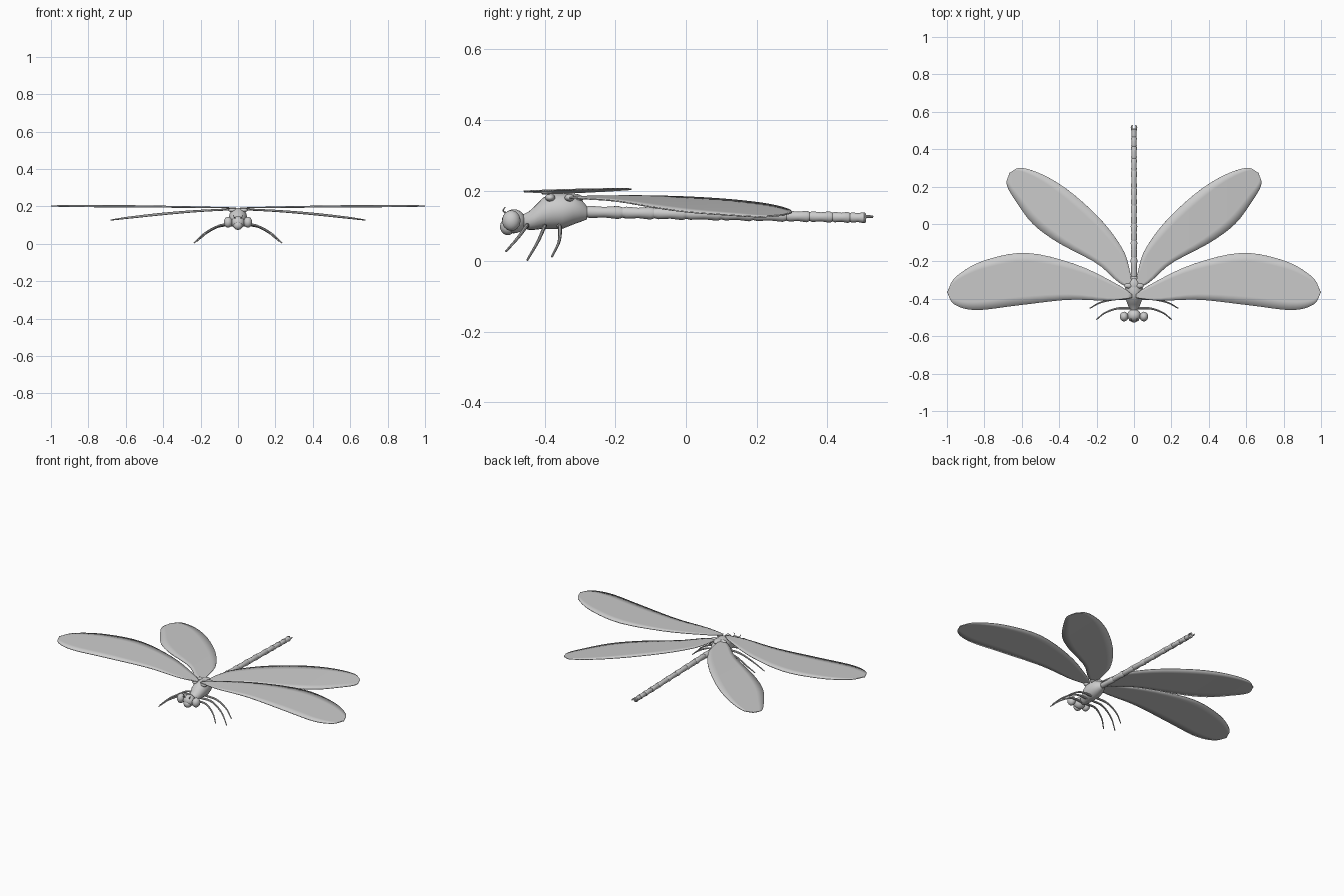
import bpy, bmesh, math
from mathutils import Vector

cube = bpy.data.objects.get("Cube")
if cube:
    bpy.data.objects.remove(cube, do_unlink=True)

grey = bpy.data.materials.new("plain grey")
grey.use_nodes = True
colour = (0.6, 0.6, 0.6, 1)
grey.diffuse_color = colour
grey.node_tree.nodes["Principled BSDF"].inputs["Base Color"].default_value = colour


def add_mesh(name, bm, angle=40):
    bmesh.ops.recalc_face_normals(bm, faces=bm.faces)
    mesh = bpy.data.meshes.new(name)
    bm.to_mesh(mesh)
    bm.free()
    mesh.materials.append(grey)
    obj = bpy.data.objects.new(name, mesh)
    bpy.context.collection.objects.link(obj)
    bpy.ops.object.select_all(action="DESELECT")
    obj.select_set(True)
    bpy.context.view_layer.objects.active = obj
    bpy.ops.object.shade_smooth_by_angle(angle=math.radians(angle))
    return obj


def spline(points, t):
    """Catmull-Rom point at t in 0..1."""
    p = [Vector(q) for q in points]
    p = [2 * p[0] - p[1]] + p + [2 * p[-1] - p[-2]]
    s = t * (len(points) - 1)
    i = min(int(s), len(points) - 2)
    u = s - i
    a, b, c, d = p[i:i + 4]
    return 0.5 * (2 * b + (c - a) * u + (2 * a - 5 * b + 4 * c - d) * u * u
                  + (3 * b - a - 3 * c + d) * u ** 3)


def skin(bm, rings):
    """Bridge rings of vertices and cap both ends."""
    n = len(rings[0])
    for a, b in zip(rings, rings[1:]):
        for k in range(n):
            bm.faces.new((a[k], a[(k + 1) % n], b[(k + 1) % n], b[k]))
    bm.faces.new(rings[0])
    bm.faces.new(rings[-1])


def loft(name, sections, sides=20):
    """Body along y from (y, z, half width, half height)."""
    bm = bmesh.new()
    rings = []
    for y, z, rx, rz in sections:
        angles = [math.tau * k / sides for k in range(sides)]
        rings.append([bm.verts.new((rx * math.cos(a), y, z + rz * math.sin(a))) for a in angles])
    skin(bm, rings)
    return add_mesh(name, bm)


def tube(name, points, start, end, steps=14, sides=8):
    """Tapered round limb along a smooth path."""
    bm = bmesh.new()
    rings = []
    for i in range(steps + 1):
        t = i / steps
        centre = spline(points, t)
        ahead = spline(points, min(t + 0.01, 1)) - spline(points, max(t - 0.01, 0))
        turn = ahead.to_track_quat("Z", "Y")
        r = start + (end - start) * t
        rings.append([bm.verts.new(centre + turn @ Vector((r * math.cos(a), r * math.sin(a), 0)))
                      for a in (math.tau * k / sides for k in range(sides))])
    skin(bm, rings)
    return add_mesh(name, bm)


def ball(name, centre, radii):
    bm = bmesh.new()
    bmesh.ops.create_uvsphere(bm, u_segments=20, v_segments=12, radius=1)
    bmesh.ops.scale(bm, vec=radii, verts=bm.verts)
    bmesh.ops.translate(bm, vec=centre, verts=bm.verts)
    return add_mesh(name, bm)


def wing(name, side, leading, trailing, height, spans=36, chords=6):
    """Thin sheet between two edge curves."""
    bm = bmesh.new()
    grid = []
    for i in range(spans + 1):
        t = math.sin(math.pi / 2 * i / spans)
        a, b = spline(leading, t), spline(trailing, t)
        row = []
        for j in range(chords + 1):
            p = a.lerp(b, j / chords)
            row.append(bm.verts.new((side * p.x, p.y, height(p.x, p.y))))
        grid.append(row)
    for r, s in zip(grid, grid[1:]):
        for j in range(chords):
            bm.faces.new((r[j], r[j + 1], s[j + 1], s[j]))
    bmesh.ops.remove_doubles(bm, verts=bm.verts, dist=0.0002)
    obj = add_mesh(name, bm)
    solid = obj.modifiers.new("thickness", "SOLIDIFY")
    solid.thickness = 0.004
    solid.offset = 0


# Thorax, leaning back under the wings
loft("thorax", [(-.465, .113, .014, .018), (-.445, .115, .028, .026), (-.43, .122, .034, .033),
                (-.405, .136, .043, .044), (-.38, .142, .048, .05), (-.35, .142, .048, .05),
                (-.32, .147, .042, .043), (-.295, .143, .03, .03), (-.28, .137, .017, .018)])
# Head with face and back plates
ball("head", (0, -.488, .113), (.036, .034, .034))
ball("face", (0, -.505, .098), (.024, .022, .024))
loft("neck", [(-.47, .113, .02, .02), (-.45, .113, .017, .018), (-.435, .116, .024, .024)])
ball("back_plate", (0, -.325, .178), (.026, .035, .014))

# Abdomen of ten pinched segments
joints = [-.285, -.18, -.09, 0, .1, .19, .285, .35, .415, .465, .51]
sections = []
for k, (a, b) in enumerate(zip(joints, joints[1:])):
    for t, f in ((0, .82), (.12, 1), (.5, .86), (.88, 1.08), (1, .85)):
        y = a + (b - a) * t
        z = .14 - .017 * (y + .285) / .8
        r = (.0175 - .003 * (y + .285) / .8) * f
        sections.append((y, z, r, r))
loft("abdomen", sections, 16)

fore_leading = [(.012, -.395), (.14, -.41), (.35, -.405), (.62, -.435), (.845, -.46),
                (.96, -.43), (1, -.365)]
fore_trailing = [(.012, -.375), (.085, -.325), (.3, -.22), (.57, -.155), (.8, -.195),
                 (.95, -.28), (1, -.365)]
hind_leading = [(.015, -.345), (.085, -.31), (.2, -.21), (.405, -.1), (.54, 0), (.63, .12),
                (.68, .21), (.665, .275)]
hind_trailing = [(.012, -.31), (.027, -.23), (.06, -.135), (.165, .01), (.325, .16),
                 (.47, .255), (.6, .3), (.665, .275)]
legs = {
    "front_leg": [(.015, -.45, .1), (.09, -.452, .1), (.155, -.475, .068), (.2, -.51, .028)],
    "middle_leg": [(.015, -.4, .1), (.1, -.402, .096), (.18, -.42, .055), (.235, -.45, .003)],
    "rear_leg": [(.015, -.36, .1), (.1, -.357, .093), (.17, -.36, .055), (.22, -.38, .013)],
}

for side, label in ((1, "left"), (-1, "right")):
    wing(label + "_fore_wing", side, fore_leading, fore_trailing,
         lambda x, y: .191 + .01 * x + .03 * (y + .4))
    wing(label + "_hind_wing", side, hind_leading, hind_trailing,
         lambda x, y: .193 - .06 * x - .07 * x * x + .03 * y)
    # Wing hinges
    for name, y in (("fore", -.385), ("hind", -.33)):
        ball(f"{label}_{name}_hinge", (side * .03, y, .18), (.022, .014, .011))
    # Head details
    ball(label + "_eye", (side * .053, -.495, .115), (.023, .026, .029))
    tube(label + "_antenna", [(side * .014, -.505, .135), (side * .02, -.518, .142),
                              (side * .026, -.513, .153)], .003, .0015, 6)
    # Legs and tail claspers
    for name, path in legs.items():
        tube(f"{label}_{name}", [(side * x, y, z) for x, y, z in path], .007, .003)
    tube(label + "_clasper", [(side * .006, .5, .125), (side * .013, .515, .127),
                              (side * .009, .53, .126)], .006, .003, 6)
